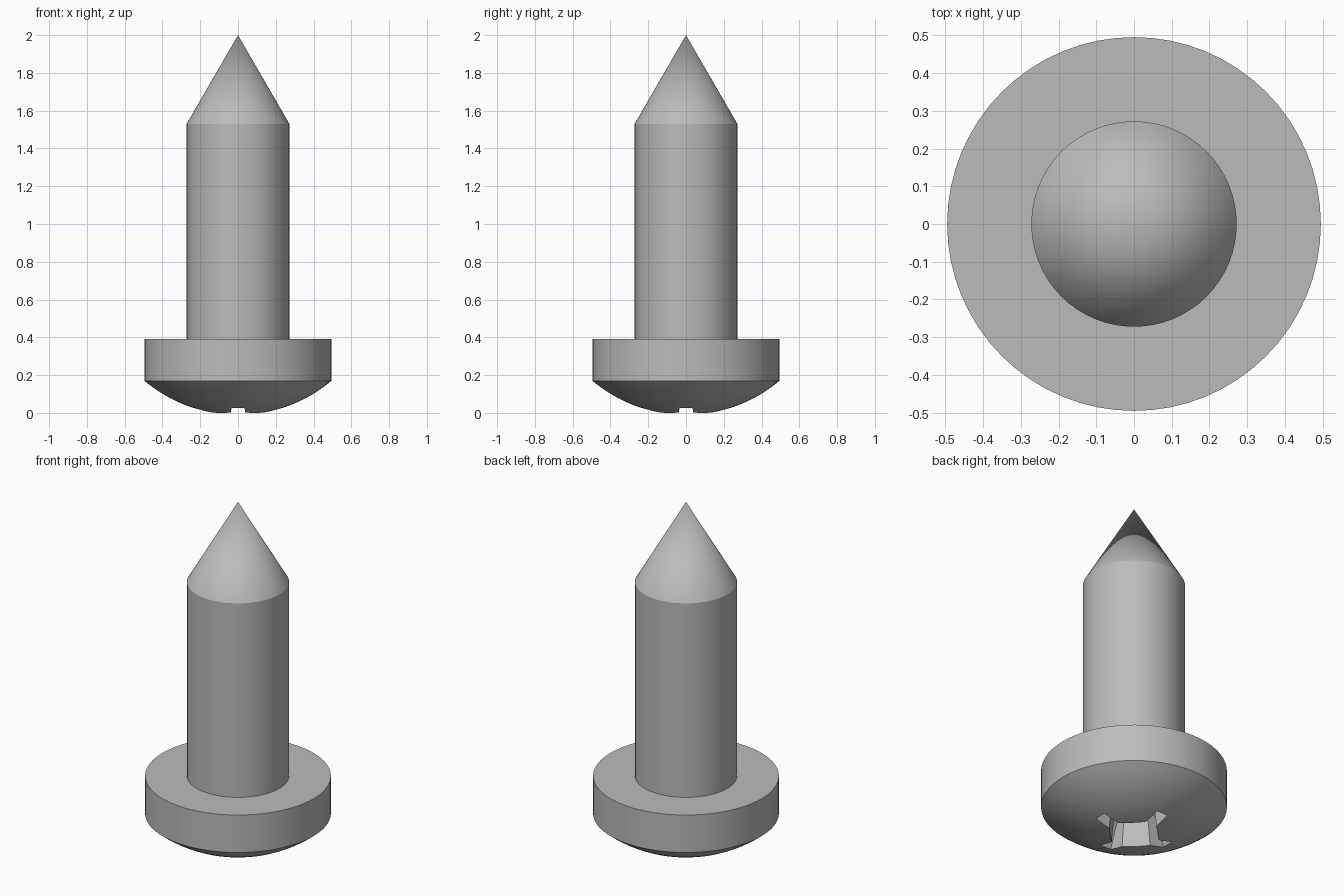
import bpy, bmesh, math

cube = bpy.data.objects.get("Cube")
if cube:
    bpy.data.objects.remove(cube, do_unlink=True)

SEGMENTS = 64
HEAD_R, RIM_Z, HEAD_TOP = 0.495, 0.17, 0.39
SHAFT_R, CONE_Z, TIP_Z = 0.272, 1.53, 2.0
POLE_Z = -0.011  # virtual dome pole, removed by the recess

steel = bpy.data.materials.new("steel_grey")
steel.use_nodes = True
colour = (0.5, 0.5, 0.5, 1)
steel.diffuse_color = colour
steel.node_tree.nodes["Principled BSDF"].inputs["Base Color"].default_value = colour


def finish(name, bm):
    bmesh.ops.recalc_face_normals(bm, faces=bm.faces)
    mesh = bpy.data.meshes.new(name)
    bm.to_mesh(mesh)
    bm.free()
    mesh.materials.append(steel)
    obj = bpy.data.objects.new(name, mesh)
    bpy.context.collection.objects.link(obj)
    return obj


def lathe(name, profile):
    """Spin a list of (radius, z) points round the z axis."""
    bm = bmesh.new()
    verts = [bm.verts.new((r, 0, z)) for r, z in profile]
    edges = [bm.edges.new(pair) for pair in zip(verts, verts[1:])]
    bmesh.ops.spin(bm, geom=verts + edges, cent=(0, 0, 0), axis=(0, 0, 1),
                   angle=math.tau, steps=SEGMENTS, use_duplicate=False)
    bmesh.ops.remove_doubles(bm, verts=bm.verts, dist=1e-4)
    return finish(name, bm)


def cross_outline(reach, half, inner):
    """Four-armed outline with bevelled inner corners."""
    arm = [(inner, -half), (reach, -half), (reach, half), (inner, half)]
    points = []
    for _ in range(4):
        points += arm
        arm = [(-y, x) for x, y in arm]
    return points


def loft(name, sections):
    """Join matching outlines at several heights into a closed solid."""
    bm = bmesh.new()
    rings = [[bm.verts.new((x, y, z)) for x, y in outline] for z, outline in sections]
    for low, high in zip(rings, rings[1:]):
        for i in range(len(low)):
            j = (i + 1) % len(low)
            bm.faces.new((low[i], low[j], high[j], high[i]))
    bm.faces.new(rings[0])
    bm.faces.new(rings[-1])
    return finish(name, bm)


def smooth(obj):
    bpy.ops.object.select_all(action="DESELECT")
    obj.select_set(True)
    bpy.context.view_layer.objects.active = obj
    bpy.ops.object.shade_smooth_by_angle(angle=math.radians(25))


# Domed head: spherical cap, straight rim and flat shoulder
rise = RIM_Z - POLE_Z
dome_r = (HEAD_R ** 2 + rise ** 2) / (2 * rise)
sweep = math.asin(HEAD_R / dome_r)
dome = [(dome_r * math.sin(sweep * i / 12),
         POLE_Z + dome_r * (1 - math.cos(sweep * i / 12))) for i in range(13)]
head = lathe("head", dome + [(HEAD_R, HEAD_TOP), (0, HEAD_TOP)])

# Tapered cross recess in the head
cutter = loft("recess_cutter", [
    (-0.05, cross_outline(0.265, 0.037, 0.148)),
    (0.33, cross_outline(0.12, 0.03, 0.105)),
])
cutter.hide_render = True
cut = head.modifiers.new("recess", "BOOLEAN")
cut.operation = "DIFFERENCE"
cut.solver = "EXACT"
cut.object = cutter
bpy.context.view_layer.objects.active = head
bpy.ops.object.modifier_apply(modifier=cut.name)
bpy.data.objects.remove(cutter, do_unlink=True)
smooth(head)

# Shaft with pointed tip
shaft = lathe("shaft", [(0, HEAD_TOP), (SHAFT_R, HEAD_TOP), (SHAFT_R, CONE_Z), (0, TIP_Z)])
smooth(shaft)
